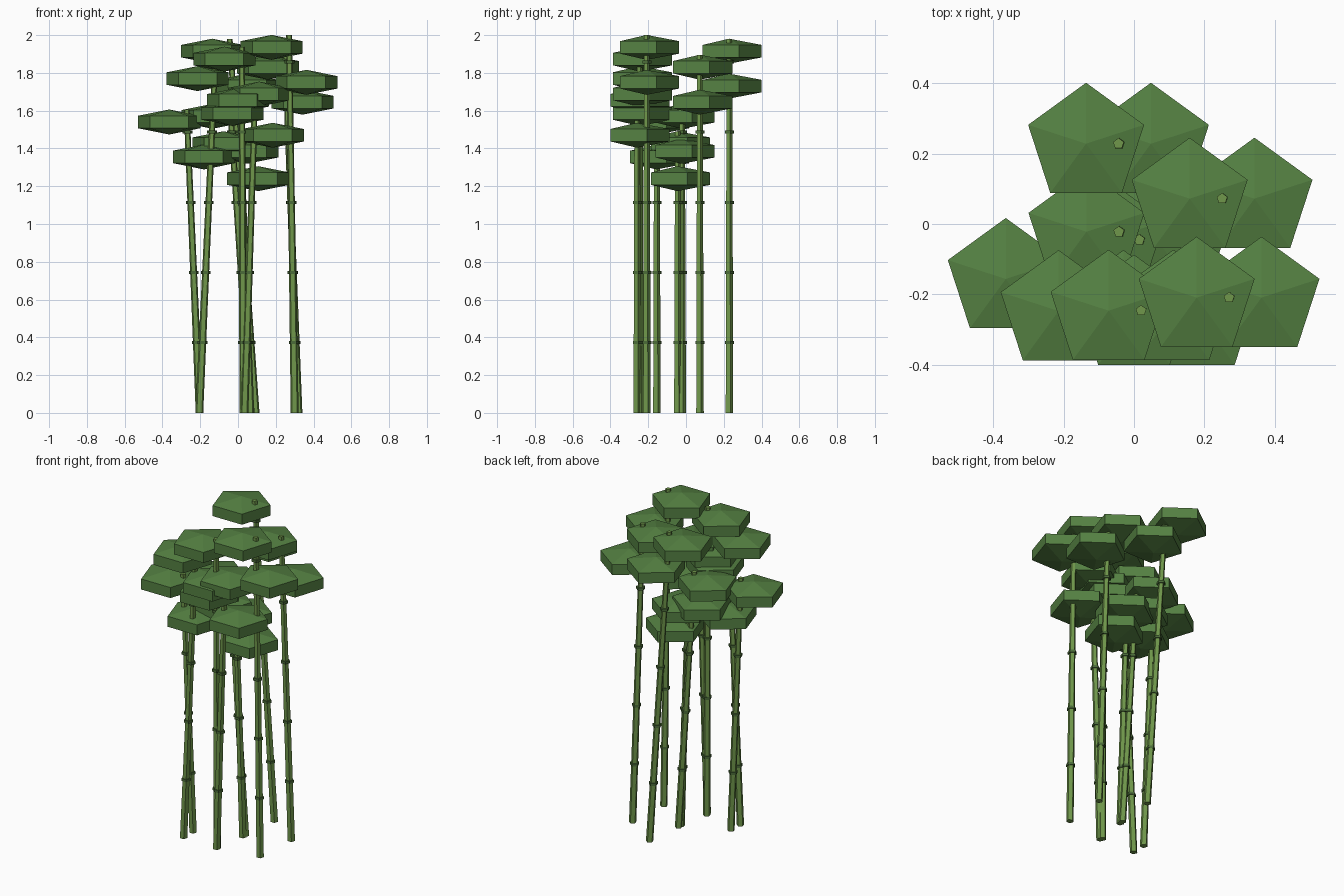
import bpy, math

if "Cube" in bpy.data.objects:
    bpy.data.objects.remove(bpy.data.objects["Cube"])

def material(name, rgb):
    m = bpy.data.materials.new(name)
    m.diffuse_color = (*rgb, 1)
    m.use_nodes = True
    m.node_tree.nodes["Principled BSDF"].inputs["Base Color"].default_value = m.diffuse_color
    return m

STALK = material("stalk_green", (0.16, 0.31, 0.07))
NODE = material("node_green", (0.07, 0.15, 0.04))
LEAF = material("leaf_green", (0.09, 0.22, 0.055))
SIDES = 5

def ring(x, y, z, r):
    # five-sided ring with one corner pointing to the back
    return [(x + r * math.cos(math.pi / 2 + i * math.tau / SIDES),
             y + r * math.sin(math.pi / 2 + i * math.tau / SIDES), z) for i in range(SIDES)]

def add(name, verts, faces, mat):
    me = bpy.data.meshes.new(name)
    me.from_pydata(verts, [], faces)
    me.materials.append(mat)
    ob = bpy.data.objects.new(name, me)
    bpy.context.collection.objects.link(ob)
    return ob

def sides():
    return [(i, (i + 1) % SIDES, SIDES + (i + 1) % SIDES, SIDES + i) for i in range(SIDES)]

def prism(name, lo, hi, mat):
    faces = sides() + [tuple(reversed(range(SIDES))), tuple(range(SIDES, 2 * SIDES))]
    return add(name, lo + hi, faces, mat)

def leaf(name, x, y, z):
    # flattened low-poly ball: pentagonal band with shallow cones
    r, h = 0.173, 0.033
    verts = ring(x, y, z - h, r) + ring(x, y, z + h, r) + [(x, y, z - 2 * h), (x, y, z + 2 * h)]
    faces = sides()
    for i in range(SIDES):
        j = (i + 1) % SIDES
        faces += [(j, i, 10), (5 + i, 5 + j, 11)]
    add(name, verts, faces, LEAF)

# base x, tip x, y, tip height
STALKS = [
    (0.093, -0.044, 0.228, 1.98), (0.32, 0.25, 0.072, 1.895), (0.30, 0.27, -0.209, 2.0),
    (0.028, 0.02, -0.246, 1.938), (-0.205, -0.122, -0.247, 1.835), (-0.203, -0.272, -0.156, 1.605),
    (0.034, 0.092, -0.26, 1.72), (0.067, -0.043, -0.022, 1.635), (0.065, 0.015, -0.045, 1.49),
]

for n, (bx, tx, y, top) in enumerate(STALKS, 1):
    at = lambda z: bx + (tx - bx) * z / top
    # leaning tapered stalk
    prism(f"stalk_{n}", ring(bx, y, 0, 0.022), ring(tx, y, top, 0.016), STALK)
    # growth nodes at equal heights
    for k in range(1, 6):
        z = 0.3715 * k
        if z < top - 0.1:
            prism(f"node_{n}_{k}", ring(at(z), y, z - 0.008, 0.027), ring(at(z), y, z + 0.008, 0.027), NODE)
    # upper leaf clump to the left, lower one to the right
    leaf(f"upper_leaves_{n}", tx - 0.092, y, top - 0.065)
    leaf(f"lower_leaves_{n}", tx + 0.092, y, top - 0.25)
